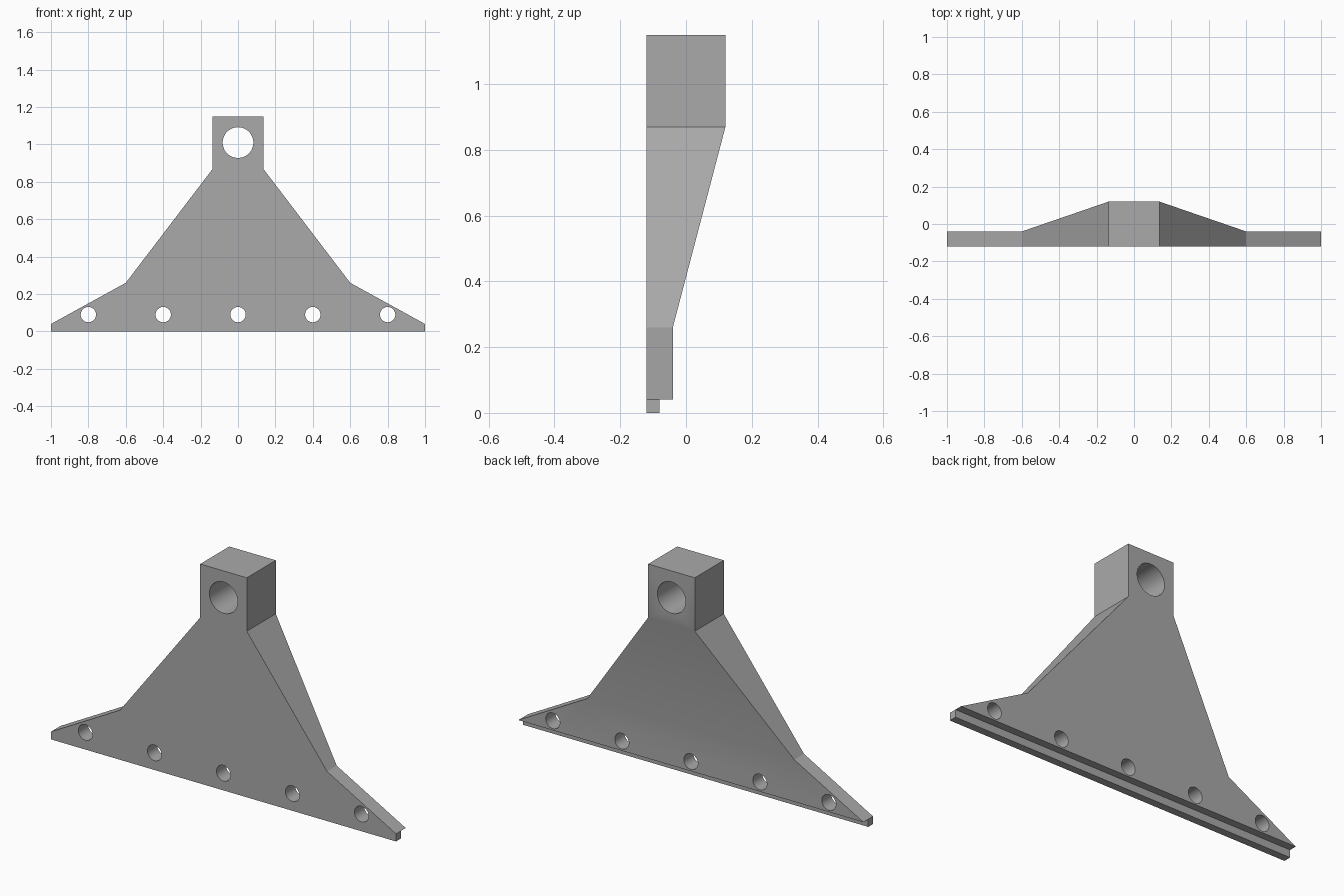
import bpy, bmesh
from math import pi
from mathutils import Vector

cube = bpy.data.objects.get("Cube")
if cube:
    bpy.data.objects.remove(cube, do_unlink=True)

grey = bpy.data.materials.new("plain_grey")
grey.use_nodes = True
colour = (0.4, 0.4, 0.4, 1)
grey.diffuse_color = colour
grey.node_tree.nodes["Principled BSDF"].inputs["Base Color"].default_value = colour


def prism(name, points, offset):
    """Extrude a closed outline along an offset vector."""
    bm = bmesh.new()
    face = bm.faces.new([bm.verts.new(p) for p in points])
    extruded = bmesh.ops.extrude_face_region(bm, geom=[face])["geom"]
    bmesh.ops.translate(bm, vec=Vector(offset),
                        verts=[v for v in extruded if isinstance(v, bmesh.types.BMVert)])
    bmesh.ops.recalc_face_normals(bm, faces=bm.faces)
    mesh = bpy.data.meshes.new(name)
    bm.to_mesh(mesh)
    bm.free()
    mesh.materials.append(grey)
    obj = bpy.data.objects.new(name, mesh)
    bpy.context.collection.objects.link(obj)
    return obj


def boolean(target, cutter, operation):
    """Apply a boolean and remove the cutter."""
    cutter.hide_render = True
    mod = target.modifiers.new("cut", "BOOLEAN")
    mod.operation = operation
    mod.solver = "EXACT"
    mod.object = cutter
    bpy.ops.object.select_all(action="DESELECT")
    bpy.context.view_layer.objects.active = target
    target.select_set(True)
    bpy.ops.object.modifier_apply(modifier=mod.name)
    bpy.data.objects.remove(cutter, do_unlink=True)


# Front outline of the flared plate and its square head
half = [(1, 0), (1, 0.04), (0.6, 0.26), (0.135, 0.87), (0.135, 1.15)]
outline = half + [(-x, z) for x, z in reversed(half)]
bracket = prism("bracket", [(x, -0.12, z) for x, z in outline], (0, 0.5, 0))

# Side profile: stepped lip, thin base, tapered web and thick head
profile = [(-0.3, -0.1), (-0.08, -0.1), (-0.08, 0.04), (-0.04, 0.04),
           (-0.04, 0.26), (0.12, 0.87), (0.12, 1.3), (-0.3, 1.3)]
side = prism("side_profile", [(-1.2, y, z) for y, z in profile], (2.4, 0, 0))
boolean(bracket, side, "INTERSECT")

# Row of fixing holes and the large head bore
holes = [(x, 0.09, 0.041) for x in (-0.8, -0.4, 0, 0.4, 0.8)] + [(0, 1.01, 0.082)]
for x, z, radius in holes:
    bpy.ops.mesh.primitive_cylinder_add(vertices=48, radius=radius, depth=1,
                                        location=(x, 0, z), rotation=(pi / 2, 0, 0))
    drill = bpy.context.object
    drill.name = "hole_cutter"
    drill.data.materials.append(grey)
    boolean(bracket, drill, "DIFFERENCE")

bpy.ops.object.select_all(action="DESELECT")
bracket.select_set(True)
bpy.context.view_layer.objects.active = bracket
bpy.ops.object.shade_smooth_by_angle(angle=pi / 9)
